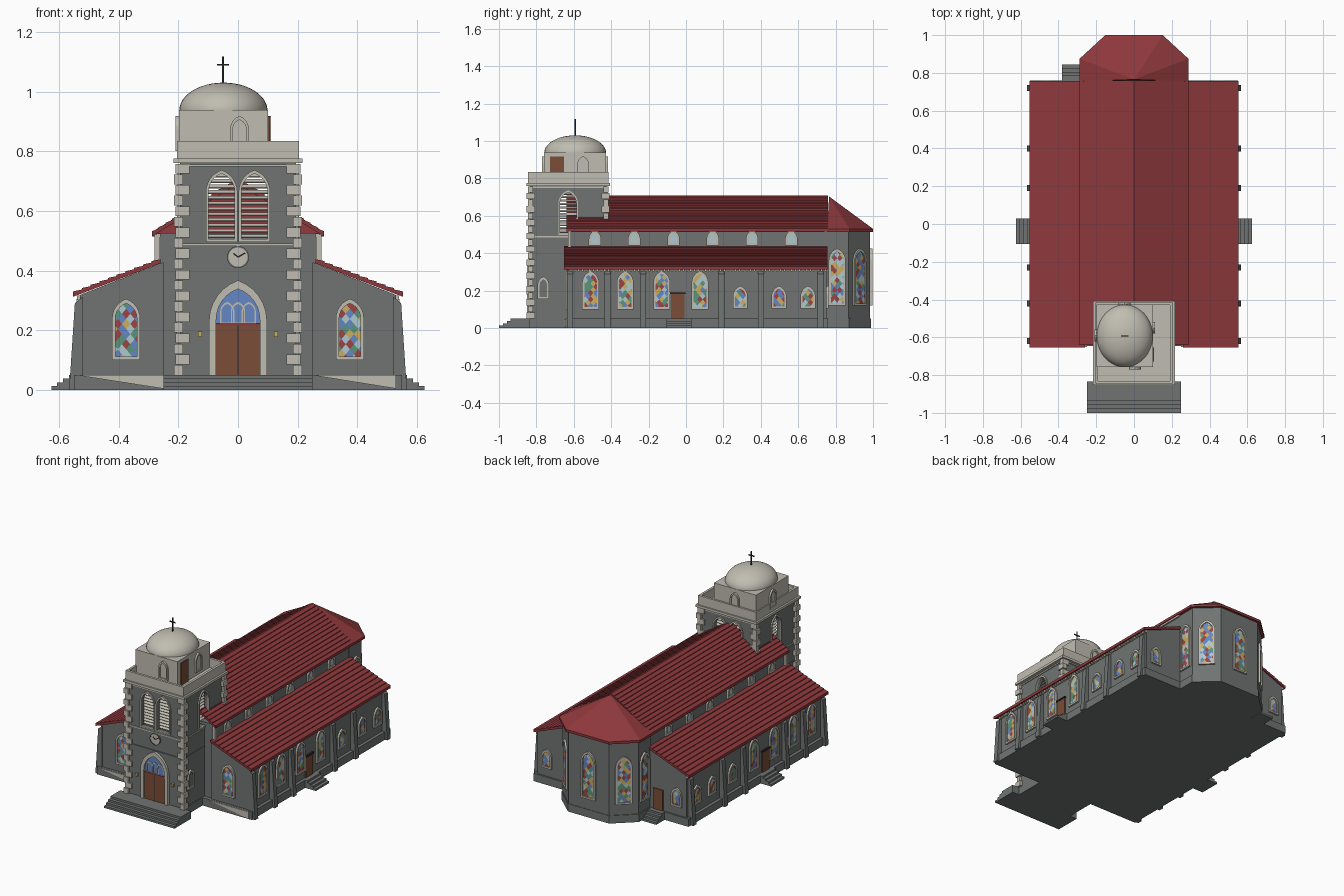
import bpy, bmesh, math, random
from mathutils import Matrix, Vector

random.seed(4)
if "Cube" in bpy.data.objects:
    bpy.data.objects.remove(bpy.data.objects["Cube"])


def material(name, r, g, b):
    m = bpy.data.materials.new(name)
    m.use_nodes = True
    m.diffuse_color = (r, g, b, 1)
    m.node_tree.nodes["Principled BSDF"].inputs["Base Color"].default_value = (r, g, b, 1)
    return m


STONE = material("grey_stone", .16, .175, .17)
LIGHT = material("pale_stone", .53, .51, .44)
ROOF = material("red_roof", .27, .04, .045)
WOOD = material("brown_wood", .2, .075, .04)
DARK = material("dark_iron", .02, .02, .02)
BLUE = material("blue_glass", .13, .24, .55)
RED = material("red_glass", .33, .06, .06)
GOLD = material("yellow_glass", .6, .42, .12)
GREEN = material("green_glass", .1, .3, .2)
PALE = material("pale_glass", .42, .58, .62)
PANES = [BLUE, RED, GOLD, GREEN, PALE]


def finish(name, bm, mats, solid=True):
    if solid:
        bmesh.ops.recalc_face_normals(bm, faces=bm.faces)
    me = bpy.data.meshes.new(name)
    bm.to_mesh(me)
    bm.free()
    for m in mats if isinstance(mats, list) else [mats]:
        me.materials.append(m)
    ob = bpy.data.objects.new(name, me)
    bpy.context.collection.objects.link(ob)
    return ob


def boxes(name, items, mat):
    bm = bmesh.new()
    for x0, x1, y0, y1, z0, z1 in items:
        mid = Vector((x0 + x1, y0 + y1, z0 + z1)) / 2
        size = Matrix.Diagonal((abs(x1 - x0), abs(y1 - y0), abs(z1 - z0), 1))
        bmesh.ops.create_cube(bm, size=1, matrix=Matrix.Translation(mid) @ size)
    return finish(name, bm, mat)


def wall(x, y, deg=0):
    """Frame on a wall: local x runs along it, local y is up, local z points out."""
    return (Matrix.Translation((x, y, 0)) @ Matrix.Rotation(math.radians(deg), 4, 'Z')
            @ Matrix.Rotation(math.pi / 2, 4, 'X'))


def prism(name, pts, depth, frame, mat):
    bm = bmesh.new()
    face = bm.faces.new([bm.verts.new((p[0], p[1], 0)) for p in pts])
    top = bmesh.ops.extrude_face_region(bm, geom=[face])["geom"]
    bmesh.ops.translate(bm, vec=(0, 0, depth), verts=[v for v in top if isinstance(v, bmesh.types.BMVert)])
    bmesh.ops.transform(bm, matrix=frame, verts=bm.verts)
    return finish(name, bm, mat)


def arch(w, z0, z1, n=6):
    """Pointed arch outline."""
    h = min(1.4 * w, z1 - z0)
    c = (h * h - w * w) / (2 * w)
    end = math.acos(c / (w + c))
    right = [((w + c) * math.cos(end * i / n) - c, z1 - h + (w + c) * math.sin(end * i / n)) for i in range(n + 1)]
    return [(-w, z0), (w, z0)] + right + [(-x, z) for x, z in right[-2::-1]]


def ring(name, outer, inner, depth, frame, mat):
    bm = bmesh.new()
    loops = [[bm.verts.new((x, z, d)) for x, z in pts]
             for pts, d in ((outer, 0), (outer, depth), (inner, depth), (inner, 0))]
    n = len(outer)
    for a, b in zip(loops, loops[1:] + loops[:1]):
        for i in range(n):
            bm.faces.new((a[i], a[(i + 1) % n], b[(i + 1) % n], b[i]))
    bmesh.ops.transform(bm, matrix=frame, verts=bm.verts)
    return finish(name, bm, mat)


def stained_glass(name, pts, frame, a=.028, b=.034):
    bm = bmesh.new()
    bm.faces.new([bm.verts.new((x, z, .004)) for x, z in pts])
    for s in (1, -1):
        no = Vector((1 / a, s / b, 0))
        for k in range(-18, 19):
            bmesh.ops.bisect_plane(bm, geom=bm.verts[:] + bm.edges[:] + bm.faces[:],
                                   plane_co=no * k / no.length_squared, plane_no=no)
    for f in bm.faces:
        f.material_index = random.randrange(len(PANES))
    bmesh.ops.transform(bm, matrix=frame, verts=bm.verts)
    finish(name, bm, PANES, False)


def window(name, frame, w, z0, z1, fill=None, t=.011):
    inner = arch(w - t, z0 + t, z1 - 1.4 * t)
    ring(name + "_surround", arch(w, z0, z1), inner, .011, frame, LIGHT)
    if fill:
        prism(name + "_panel", inner, .004, frame, fill)
    else:
        stained_glass(name + "_glass", inner, frame)


def tiled(x0, z0, x1, z1, rows):
    """Stepped line of tile courses from eave to top."""
    pts = []
    for i in range(rows):
        for t, up in ((i / rows, .005), ((i + 1) / rows, 0)):
            pts.append((x0 + (x1 - x0) * t, z0 + (z1 - z0) * t + up))
    return pts


# Plinth, aisles and nave
boxes("plinth", [(-.55, .55, -.645, .76, 0, .05), (-.2, .2, -.85, -.6, 0, .05)], STONE)
boxes("nave_walls", [(-.265, .265, -.62, .755, 0, .525)], STONE)
for s in (-1, 1):
    side = "left" if s > 0 else "right"
    prism(side + "_aisle", [(s * .25, 0), (s * .53, 0), (s * .53, .318), (s * .25, .428)], 1.38, wall(0, .75), STONE)
    slope = tiled(.553, .325, .26, .438, 10) + [(.26, .424), (.553, .312)]
    prism(side + "_aisle_roof", [(s * x, z) for x, z in slope], 1.41, wall(0, .757), ROOF)
    x0, x1 = (-.54, -.25) if s < 0 else (.25, .53)
    prism(side + "_plinth_wedge", [(x0, .049), (x1, .049), (x1, .004)], .006, wall(0, -.645), LIGHT)
    for y in (-.62, -.42, -.23, .19, .4, .72):
        prism(side + "_buttress", [(s * x, z) for x, z in ((.52, 0), (.567, 0), (.562, .06), (.547, .29), (.52, .312))],
              .032, wall(0, y + .016), STONE)
    boxes(side + "_eave_blocks", [(s * .53, s * .54, y / 50, y / 50 + .011, .302, .316) for y in range(-31, 38)], LIGHT)
    # Clerestory trim
    boxes(side + "_clerestory_trim", [(s * .26, s * .274, -.63, .755, .512, .524),
                                      (s * .262, s * .28, -.632, -.615, .43, .52)], LIGHT)
    # Side windows, door and steps
    for i, y in enumerate((-.51, -.325, -.13, .075)):
        window(f"{side}_aisle_window_{i}", wall(s * .53, y, s * 90), .045, .1, .305)
    for i, y in enumerate((.29, .497, .652)):
        window(f"{side}_small_window_{i}", wall(s * .53, y, s * 90), .04, .105, .225)
    for i in range(6):
        window(f"{side}_clerestory_window_{i}", wall(s * .265, -.487 + i * .21, s * 90), .033, .442, .522, PALE, .013)
    boxes(side + "_side_door", [(s * .53, s * .537, -.08, -.008, .045, .182)], WOOD)
    boxes(side + "_side_door_lintel", [(s * .53, s * .542, -.085, -.003, .182, .19)], DARK)
    boxes(side + "_side_steps", [(s * .53, s * (.626 - .02 * i), -.105, .03, 0, .0125 * (i + 1)) for i in range(4)], STONE)
    window(side + "_front_window", wall(s * .375, -.63), .047, .1, .305)
    window(side + "_back_window", wall(s * .46, .75, 180), .036, .105, .225)
    # Entrance lamps and low tower windows
    boxes(side + "_lamp", [(s * .12, s * .134, -.852, -.835, .178, .196)], GOLD)
    window(side + "_tower_window", wall(s * .195, -.763, s * 90), .03, .155, .275, STONE)

courses = tiled(.288, .527, 0, .708, 13)
under = [(-.288, .515), (0, .69), (.288, .515)]
prism("nave_roof", courses + [(-x, z) for x, z in courses[-2::-1]] + under, 1.4, wall(0, .76), ROOF)

# Apse with five tall windows
half = [(.27, .74), (.27, .868), (.143, .985)]
prism("apse_walls", half + [(-x, y) for x, y in half[::-1]], .525, Matrix(), STONE)
prism("apse_base", [(x * 1.02, y * 1.003) for x, y in half + [(-x, y) for x, y in half[::-1]]], .05, Matrix(), STONE)
window("apse_back_window", wall(0, .985, 180), .05, .12, .425)
for s in (-1, 1):
    window("apse_side_window", wall(s * .27, .808, s * 90), .045, .12, .425)
    window("apse_corner_window", wall(s * .2065, .9265, s * 137), .05, .12, .425)
eave = [(.288, .755), (.288, .875), (.152, 1), (-.152, 1), (-.288, .875), (-.288, .755)]
bm = bmesh.new()
low = [bm.verts.new((x, y, .514)) for x, y in eave]
high = [bm.verts.new((x, y, .53)) for x, y in eave]
apex = bm.verts.new((0, .765, .703))
bm.faces.new(low)
for i in range(6):
    j = (i + 1) % 6
    bm.faces.new((low[i], low[j], high[j], high[i]))
    bm.faces.new((high[i], high[j], apex))
finish("apse_roof", bm, ROOF)

# Back door with steps
boxes("back_door", [(-.365, -.295, .75, .757, .045, .182)], WOOD)
boxes("back_steps", [(-.38, -.28, .75, .845 - .02 * i, 0, .0125 * (i + 1)) for i in range(4)], STONE)

# Tower with an open belfry
TY = -.63
boxes("tower_shaft", [(-.195, .195, -.835, -.425, 0, .49)], STONE)
belfry = boxes("belfry", [(-.195, .195, -.835, -.425, .49, .765)], STONE)
cutters = [boxes("belfry_room", [(-.172, .172, -.812, -.448, .5, .755)], STONE),
           prism("side_cut", arch(.045, .505, .725), 1, wall(.5, TY, 90) @ Matrix.Translation((0, 0, -1)), STONE)]
for x in (-.055, .055):
    cutters.append(prism("front_cut", arch(.044, .505, .725), 1, wall(x, -.2), STONE))
bpy.context.view_layer.objects.active = belfry
for c in cutters:
    c.hide_render = True
    mod = belfry.modifiers.new("cut", 'BOOLEAN')
    mod.operation, mod.solver, mod.object = 'DIFFERENCE', 'EXACT', c
    bpy.ops.object.modifier_apply(modifier=mod.name)
    bpy.data.objects.remove(c)

frames = [wall(x, TY - .205) for x in (-.055, .055)] + [wall(x, TY + .205, 180) for x in (-.055, .055)]
frames += [wall(s * .195, TY, s * 90) for s in (-1, 1)]
for i, fr in enumerate(frames):
    ring(f"louvre_surround_{i}", arch(.053, .496, .737), arch(.044, .505, .725), .008, fr, LIGHT)
    bm = bmesh.new()
    for k in range(12):
        bmesh.ops.create_cube(bm, size=1, matrix=fr @ Matrix.Translation((0, .515 + k * .0185, -.03))
                              @ Matrix.Rotation(.6, 4, 'X') @ Matrix.Diagonal((.1, .004, .016, 1)))
    finish(f"louvre_slats_{i}", bm, LIGHT)

# Corner stones, bands, cornice and parapet
blocks = []
for sx in (-1, 1):
    for sy in (-1, 1):
        for i in range(20):
            lx, ly, o = (.047, .03, .0) if i % 2 else (.032, .047, .006)
            z = .05 + i * .0355
            blocks.append((sx * (.21 + o - lx), sx * (.209 + o), TY + sy * (.219 + o - ly), TY + sy * (.216 + o), z, z + .033))
boxes("corner_stones", blocks, LIGHT)
boxes("tower_bands", [(-.2, .2, -.841, -.419, z, z + .008) for z in (.483, .748)], LIGHT)
boxes("tower_string_course", [(-.199, .199, -.84, -.42, .366, .372)], STONE)
boxes("cornice", [(-.217, .217, -.853, -.407, .76, .776)], LIGHT)
boxes("parapet", [(-.205, .205, -.845, -.83, .776, .835), (-.205, .205, -.43, -.415, .776, .835),
                  (-.205, -.19, -.83, -.43, .776, .835), (.19, .205, -.83, -.43, .776, .835)], LIGHT)

# Roof house, dome and cross
boxes("roof_house", [(-.198, .1, -.758, -.427, .77, .938)], LIGHT)
bm = bmesh.new()
bmesh.ops.create_uvsphere(bm, u_segments=40, v_segments=24, radius=1, matrix=Matrix.Translation((-.049, -.5925, .936))
                          @ Matrix.Diagonal((.148, .165, .094, 1)))
bmesh.ops.bisect_plane(bm, geom=bm.verts[:] + bm.edges[:] + bm.faces[:], plane_co=(0, 0, .93), plane_no=(0, 0, 1), clear_inner=True)
for f in bm.faces:
    f.smooth = True
finish("dome", bm, LIGHT, False)
boxes("cross", [(-.053, -.047, -.595, -.589, 1.02, 1.117), (-.07, -.03, -.595, -.589, 1.087, 1.093)], DARK)
boxes("roof_house_door", [(.1, .107, -.727, -.653, .775, .917)], WOOD)
for i, fr in enumerate((wall(.005, -.758), wall(.1, -.55, 90), wall(-.05, -.427, 180), wall(-.198, -.59, -90))):
    window(f"roof_house_window_{i}", fr, .031, .8, .918, LIGHT, .009)

# Main entrance
front = wall(0, -.835)
ring("portal", arch(.097, .045, .367), arch(.073, .045, .338), .016, front, LIGHT)
prism("portal_glass", arch(.074, .2, .34), .004, front, BLUE)
boxes("main_door", [(-.073, .073, -.843, -.835, .045, .215), ], WOOD)
boxes("door_split", [(-.001, .001, -.845, -.835, .05, .215)], DARK)
boxes("door_lintel", [(-.073, .073, -.845, -.835, .215, .224)], ROOF)
for x in (-.036, 0, .036):
    ring("tracery", arch(.024, .224, .295), arch(.02, .226, .288), .007, wall(x, -.835), LIGHT)
boxes("front_steps", [(-.25, .25, -1 + .021 * i, -.835, 0, .0125 * (i + 1)) for i in range(4)], STONE)

# Clock
circle = [(math.cos(i * math.pi / 12), math.sin(i * math.pi / 12)) for i in range(24)]
ring("clock_rim", [(.037 * x, .445 + .037 * y) for x, y in circle], [(.032 * x, .445 + .032 * y) for x, y in circle], .008, front, STONE)
prism("clock_face", [(.033 * x, .445 + .033 * y) for x, y in circle], .005, front, LIGHT)
for name, deg, length in (("hour_hand", 50, .02), ("minute_hand", -60, .028)):
    bm = bmesh.new()
    bmesh.ops.create_cube(bm, size=1, matrix=front @ Matrix.Translation((0, .445, .007))
                          @ Matrix.Rotation(math.radians(deg), 4, 'Z')
                          @ Matrix.Translation((0, length / 2, 0)) @ Matrix.Diagonal((.005, length, .002, 1)))
    finish(name, bm, DARK)
